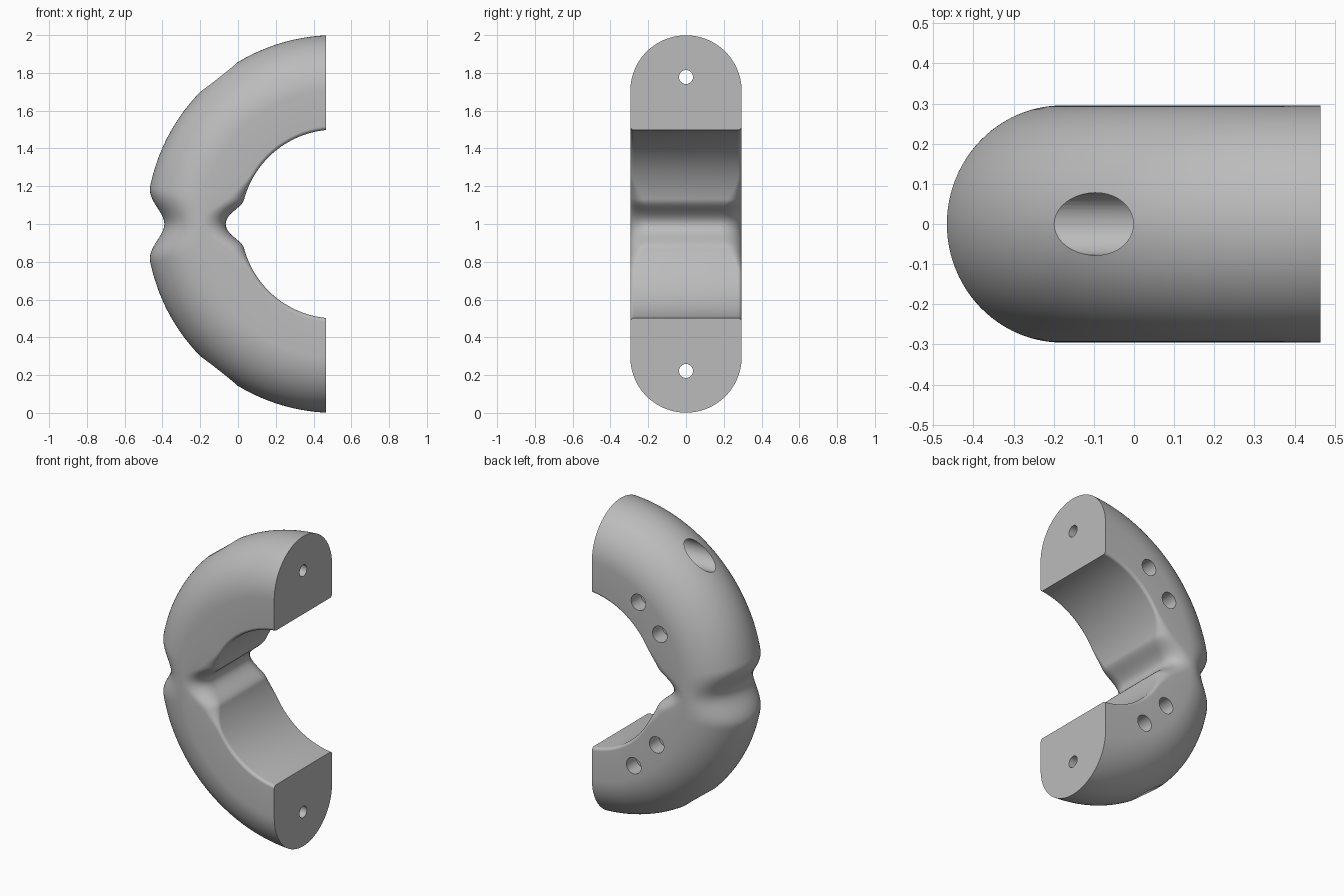
import bpy
import bmesh
from math import cos, sin, pi, radians
from mathutils import Matrix, Vector

CX, CZ = 0.515, 1.0      # ring centre
HALF = 0.295             # half width along y
END_X = 0.465            # flat end plane

if "Cube" in bpy.data.objects:
    bpy.data.objects.remove(bpy.data.objects["Cube"])

grey = bpy.data.materials.new("plain_grey")
grey.use_nodes = True
grey.diffuse_color = (0.5, 0.5, 0.5, 1)
grey.node_tree.nodes["Principled BSDF"].inputs["Base Color"].default_value = (0.5, 0.5, 0.5, 1)


def falloff(a, width):
    """Raised cosine bump, 1 at the waist and 0 beyond width."""
    a = abs(a)
    return 0.5 * (1 + cos(pi * a / width)) if a < width else 0.0


def section(a):
    """Half-round profile as (radius, y) points at sweep angle a."""
    outer = 1.0 - 0.095 * falloff(a, 0.2)
    inner = 0.5 + 0.08 * falloff(a, 0.26)
    fillet = 0.02 + 0.1 * falloff(a, 0.55)
    shoulder = 0.705
    half = []
    for i in range(9):                       # inner corner fillet
        t = pi / 2 * i / 8
        half.append((inner + fillet * (1 - cos(t)), HALF - fillet + fillet * sin(t)))
    for i in range(25):                      # rounded outer back
        t = pi / 2 * i / 24
        half.append((shoulder + (outer - shoulder) * sin(t), HALF * cos(t)))
    return half + [(r, -y) for r, y in reversed(half[:-1])]


# Half ring swept around the y axis
bm = bmesh.new()
steps = 180
rings = []
for s in range(steps + 1):
    a = radians(-90 + 180 * s / steps)
    rings.append([bm.verts.new((CX - r * cos(a), y, CZ + r * sin(a))) for r, y in section(a)])
for p, q in zip(rings, rings[1:]):
    for i in range(len(p)):
        j = (i + 1) % len(p)
        bm.faces.new((p[i], p[j], q[j], q[i]))

# Flat ends
bmesh.ops.bisect_plane(bm, geom=bm.verts[:] + bm.edges[:] + bm.faces[:],
                       plane_co=(END_X, 0, 0), plane_no=(1, 0, 0), clear_outer=True)
bmesh.ops.holes_fill(bm, edges=[e for e in bm.edges if e.is_boundary], sides=0)
bmesh.ops.recalc_face_normals(bm, faces=bm.faces)
mesh = bpy.data.meshes.new("half_ring_handle")
bm.to_mesh(mesh)
bm.free()
mesh.materials.append(grey)
body = bpy.data.objects.new("half_ring_handle", mesh)
bpy.context.collection.objects.link(body)
bpy.ops.object.select_all(action='DESELECT')
body.select_set(True)
bpy.context.view_layer.objects.active = body


def drill(start, end, radius):
    """Cut a round hole between two points."""
    start, end = Vector(start), Vector(end)
    axis = end - start
    turn = axis.to_track_quat('Z', 'Y').to_matrix().to_4x4()
    cb = bmesh.new()
    bmesh.ops.create_cone(cb, cap_ends=True, segments=40, radius1=radius, radius2=radius,
                          depth=axis.length,
                          matrix=Matrix.Translation((start + end) / 2) @ turn)
    cm = bpy.data.meshes.new("hole_cutter")
    cb.to_mesh(cm)
    cb.free()
    cm.materials.append(grey)
    cutter = bpy.data.objects.new("hole_cutter", cm)
    cutter.hide_render = True
    bpy.context.collection.objects.link(cutter)
    mod = body.modifiers.new("hole", 'BOOLEAN')
    mod.operation = 'DIFFERENCE'
    mod.solver = 'EXACT'
    mod.object = cutter
    bpy.ops.object.modifier_apply(modifier=mod.name)
    bpy.data.objects.remove(cutter)


# Screw bores with wide recesses from the outside
for side in (1, -1):
    z = CZ + side * 0.778
    drill((-0.8, 0, z), (0.2, 0, z), 0.078)
    drill((0.1, 0, z), (0.6, 0, z), 0.037)

# Blind holes in the back side
for angle, r in ((54, 0.65), (34, 0.645), (-57, 0.64), (-35, 0.625)):
    x = CX - r * cos(radians(angle))
    z = CZ + r * sin(radians(angle))
    drill((x, HALF - 0.1, z), (x, HALF + 0.1, z), 0.052)

bpy.ops.object.shade_smooth_by_angle(angle=radians(30))
